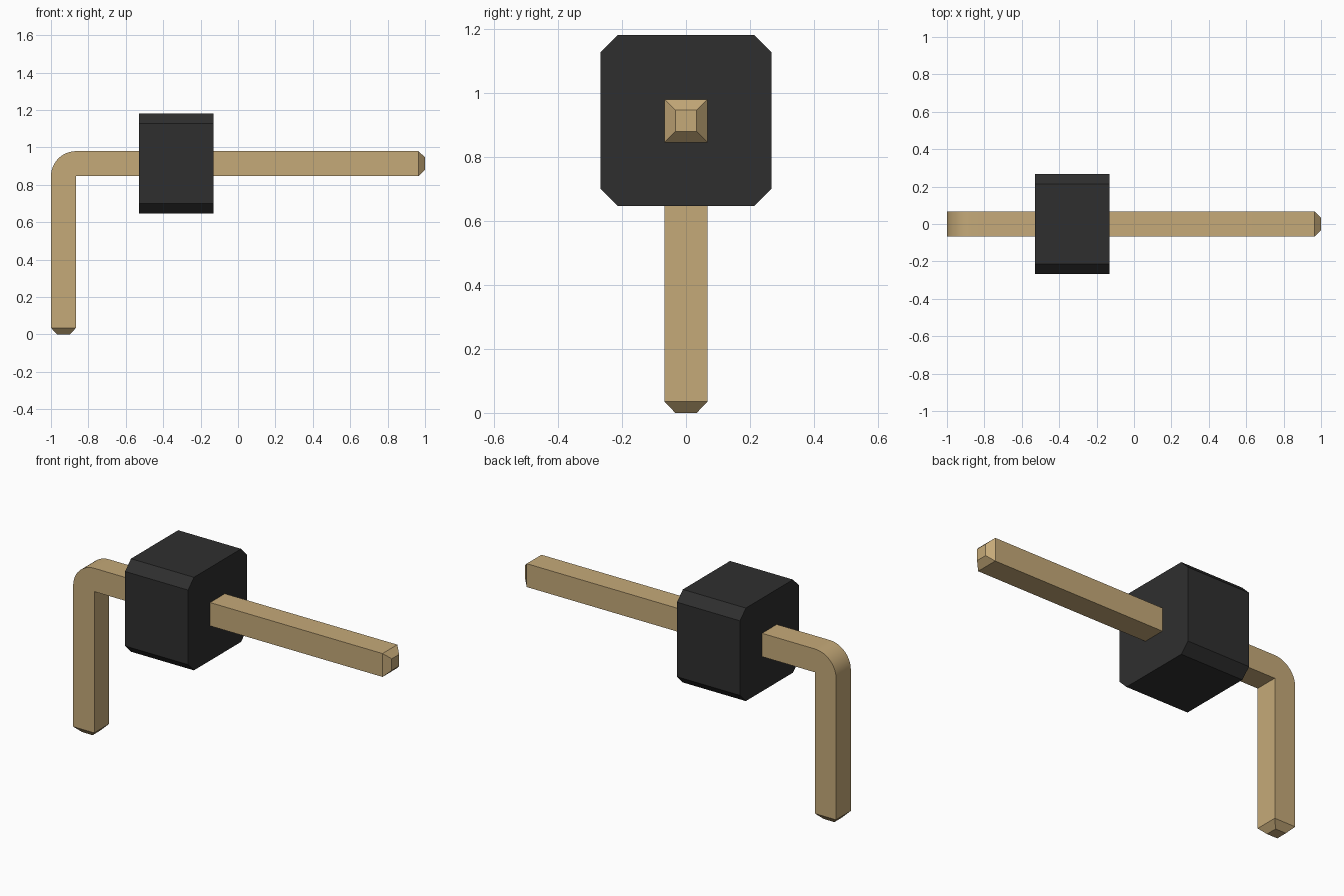
import bpy
import bmesh
from math import cos, sin, pi
from mathutils import Vector

cube = bpy.data.objects.get("Cube")
if cube:
    bpy.data.objects.remove(cube, do_unlink=True)


def material(name, rgb):
    mat = bpy.data.materials.new(name)
    mat.use_nodes = True
    mat.diffuse_color = (*rgb, 1)
    mat.node_tree.nodes["Principled BSDF"].inputs["Base Color"].default_value = (*rgb, 1)
    return mat


def extrude_profile(bm, points, offset):
    """Make a solid by extruding a closed outline along an offset."""
    face = bm.faces.new([bm.verts.new(p) for p in points])
    result = bmesh.ops.extrude_face_region(bm, geom=[face], use_keep_orig=True)
    verts = [v for v in result["geom"] if isinstance(v, bmesh.types.BMVert)]
    bmesh.ops.translate(bm, verts=verts, vec=offset)
    bmesh.ops.recalc_face_normals(bm, faces=bm.faces)


def finish(name, bm, mat):
    mesh = bpy.data.meshes.new(name)
    bm.to_mesh(mesh)
    bm.free()
    mesh.materials.append(mat)
    obj = bpy.data.objects.new(name, mesh)
    bpy.context.collection.objects.link(obj)
    return obj


gold = material("gold metal", (0.56, 0.40, 0.19))
black = material("black plastic", (0.028, 0.028, 0.028))

# Bent square pin: sharp inner corner, round outer corner
W = 0.134          # pin thickness
TAPER = 0.035      # length of each pointed tip
inner_x, inner_z = -1 + W, 0.846
STEPS = 12
arc = [(inner_x + W * cos(a), inner_z + W * sin(a))
       for a in (pi / 2 + pi / 2 * i / STEPS for i in range(STEPS + 1))]
outline = [(-1, TAPER), (inner_x, TAPER), (inner_x, inner_z),
           (1 - TAPER, inner_z), (1 - TAPER, inner_z + W)] + arc
bm = bmesh.new()
extrude_profile(bm, [(x, -W / 2, z) for x, z in outline], (0, W, 0))

# Tapered tips: push each end face outward and shrink it to half size
for direction in (Vector((1, 0, 0)), Vector((0, 0, -1))):
    end = max((f for f in bm.faces if f.normal.dot(direction) > 0.99),
              key=lambda f: f.calc_center_median().dot(direction))
    centre = end.calc_center_median()
    tip = bmesh.ops.extrude_discrete_faces(bm, faces=[end])["faces"][0]
    for v in tip.verts:
        v.co = centre + (v.co - centre) * 0.5 + direction * TAPER
    bm.normal_update()
bmesh.ops.recalc_face_normals(bm, faces=bm.faces)
pin = finish("bent_pin", bm, gold)
bpy.ops.object.select_all(action="DESELECT")
pin.select_set(True)
bpy.context.view_layer.objects.active = pin
bpy.ops.object.shade_smooth_by_angle(angle=pi / 9)

# Plastic block: octagonal outline with small chamfers
H, C, MID = 0.267, 0.053, 0.914
octagon = [(H, H - C), (H - C, H), (C - H, H), (-H, H - C),
           (-H, C - H), (C - H, -H), (H - C, -H), (H, C - H)]
bm = bmesh.new()
extrude_profile(bm, [(-0.53, y, MID + z) for y, z in octagon], (0.4, 0, 0))
finish("plastic_block", bm, black)
